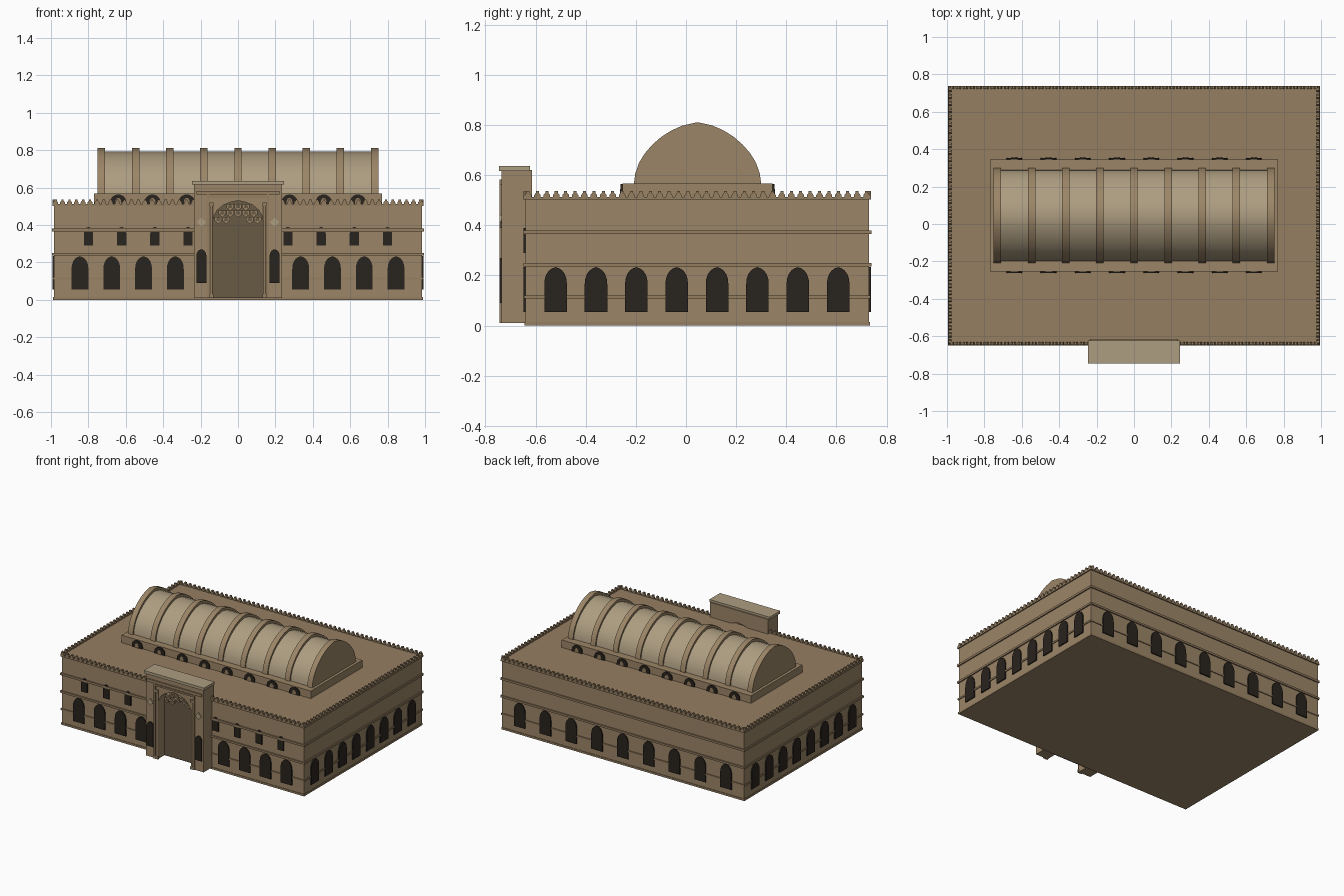
import bpy, bmesh, math
from mathutils import Matrix, Vector

if "Cube" in bpy.data.objects:
    bpy.data.objects.remove(bpy.data.objects["Cube"])


def material(name, r, g, b):
    m = bpy.data.materials.new(name)
    m.diffuse_color = (r, g, b, 1)
    m.use_nodes = True
    m.node_tree.nodes["Principled BSDF"].inputs["Base Color"].default_value = m.diffuse_color
    return m


STONE = material("stone", 0.33, 0.235, 0.135)
TRIM = material("trim", 0.30, 0.21, 0.12)
PALE = material("pale_stone", 0.42, 0.34, 0.22)
DOOR = material("door_shadow", 0.14, 0.10, 0.06)
DARK = material("window_dark", 0.022, 0.017, 0.013)


def finish(bm, name, mat, smooth=False):
    bmesh.ops.recalc_face_normals(bm, faces=bm.faces)
    me = bpy.data.meshes.new(name)
    bm.to_mesh(me)
    bm.free()
    ob = bpy.data.objects.new(name, me)
    bpy.context.collection.objects.link(ob)
    me.materials.append(mat)
    if smooth:
        bpy.ops.object.select_all(action='DESELECT')
        ob.select_set(True)
        bpy.context.view_layer.objects.active = ob
        bpy.ops.object.shade_smooth_by_angle(angle=math.radians(35))
    return ob


def add_box(bm, x0, x1, y0, y1, z0, z1):
    mat = Matrix.Translation(((x0 + x1) / 2, (y0 + y1) / 2, (z0 + z1) / 2)) \
        @ Matrix.Diagonal((x1 - x0, y1 - y0, z1 - z0, 1))
    bmesh.ops.create_cube(bm, size=1, matrix=mat)


def box(name, mat, *dims):
    bm = bmesh.new()
    add_box(bm, *dims)
    return finish(bm, name, mat)


def add_prism(bm, pts, depth, matrix):
    """Profile in local XZ, extruded from y=0 to y=depth."""
    a = [bm.verts.new(matrix @ Vector((x, 0, z))) for x, z in pts]
    b = [bm.verts.new(matrix @ Vector((x, depth, z))) for x, z in pts]
    bm.faces.new(a)
    bm.faces.new(b[::-1])
    n = len(pts)
    for i in range(n):
        bm.faces.new((a[i], a[(i + 1) % n], b[(i + 1) % n], b[i]))


def place(x, y, z, turn=0):
    return Matrix.Translation((x, y, z)) @ Matrix.Rotation(math.radians(turn), 4, 'Z')


def arch(w, spring, h):
    """Pointed arch outline of half width w, from right foot to left foot."""
    curve = [(1, 0), (.96, .3), (.82, .58), (.58, .8), (.3, .93), (0, 1)]
    right = [(w, 0)] + [(w * u, spring + (h - spring) * v) for u, v in curve]
    return right + [(-x, z) for x, z in right[-2::-1]]


X, Y0, Y1 = 0.985, -0.64, 0.73
YC = (Y0 + Y1) / 2

# main block, plinth and roof edge
box("main_block", STONE, -X, X, Y0, Y1, 0.0, 0.51)
box("plinth", TRIM, -X - .004, X + .004, Y0 - .004, Y1 + .004, 0, 0.014)
for i, (z0, z1, p) in enumerate([(.107, .119, .006), (.236, .25, .009),
                                 (.365, .38, .009), (.502, .512, .008)]):
    box(f"wall_band_{i}", TRIM, -X - p, X + p, Y0 - p, Y1 + p, z0, z1)

# merlons around the roof
bm = bmesh.new()
merlon = [(-.013, 0), (.013, 0), (.013, .01), (.006, .018), (.006, .025),
          (-.006, .025), (-.006, .018), (-.013, .01)]
nx, ny = 54, 37
for i in range(nx):
    x = -X + .01 + i * (2 * X - .02) / (nx - 1)
    for y in (Y0 - .008, Y1 - .008):
        add_prism(bm, merlon, .016, place(x, y, .511))
for i in range(ny):
    y = Y0 + .01 + i * (Y1 - Y0 - .02) / (ny - 1)
    for x in (-X + .008, X + .008):
        add_prism(bm, merlon, .016, place(x, y, .511, 90))
finish(bm, "roof_merlons", TRIM)

# wall windows
bm = bmesh.new()
big, small = arch(.045, .11, .178), arch(.025, .06, .1)
for s in (-1, 1):
    for i in range(4):
        add_prism(bm, big, .02, place(s * (.335 + .17 * i), Y0 - .008, .055))
        add_prism(bm, small, .02, place(s * (.267 + .1775 * i), Y0 - .008, .29))
    for i in range(8):
        add_prism(bm, big, .02, place(s * (X - .002) + .01, -.52 + .161 * i, .055, 90))
for i in range(9):
    add_prism(bm, big, .02, place(-.84 + .21 * i, Y1 - .012, .055))
finish(bm, "wall_windows", DARK)

# drum under the vault with its lunette windows
VY = 0.046
box("vault_base", STONE, -.77, .77, VY - .299, VY + .299, .505, .567)
bm = bmesh.new()
hood = bmesh.new()
for i in range(8):
    x = -.64 + .183 * i
    for y, t in ((VY - .307, 0), (VY + .307, 180)):
        add_prism(bm, arch(.042, .012, .053), .02, place(x, y, .511, t))
        add_prism(hood, arch(.016, .008, .034), .02,
                  place(x, y - .002 * (1 if t == 0 else -1), .511, t))
finish(bm, "vault_base_windows", DARK)
finish(hood, "vault_window_hearts", TRIM)

# barrel vault and ribs
half = [(.25, 0), (.245, .04), (.23, .084), (.207, .122), (.178, .156),
        (.143, .187), (.103, .213), (.058, .233), (0, .246)]


def vault_profile(sx, sz):
    r = [(x * sx, z * sz) for x, z in half]
    return r + [(-x, z) for x, z in r[-2::-1]]


bm = bmesh.new()
add_prism(bm, vault_profile(.975, .92), 1.46, place(.73, VY, .565, 90))
finish(bm, "vault", PALE, True)
bm = bmesh.new()
for i in range(9):
    add_prism(bm, vault_profile(1.015, 1), .04, place(-.73 + .1825 * i + .02, VY, .565, 90))
finish(bm, "vault_ribs", STONE, True)

# portal slab with an arched opening
bm = bmesh.new()
opening = [(x, z + .01) for x, z in arch(.135, .40, .52)]
add_prism(bm, [(-.235, .01), (-.235, .62), (.235, .62), (.235, .01)] + opening,
          .12, place(0, -.735, 0))
finish(bm, "portal", STONE)
box("portal_cap", PALE, -.245, .245, -.745, -.622, .616, .636)
box("portal_cornice", TRIM, -.222, .222, -.744, -.73, .562, .582)
box("portal_door", DOOR, -.14, .14, -.66, -.635, .01, .535)

# frame strips and slender columns beside the opening
bm = bmesh.new()
cols = bmesh.new()
for s in (-1, 1):
    c = s * .16
    add_box(bm, c - .006, c + .006, -.743, -.73, .01, .562)
    add_box(bm, s * .142 - .011, s * .142 + .011, -.744, -.73, .01, .03)
    add_box(bm, s * .142 - .011, s * .142 + .011, -.744, -.73, .50, .52)
    bmesh.ops.create_cone(cols, cap_ends=True, segments=12, radius1=.008, radius2=.008,
                          depth=.48, matrix=Matrix.Translation((s * .142, -.736, .265)))
add_box(bm, -.16, .16, -.743, -.73, .545, .557)
finish(bm, "portal_frame", TRIM)
finish(cols, "portal_columns", TRIM, True)

# stalactite cells stepping forward in the top of the niche
bm = bmesh.new()
holes = bmesh.new()
for n, z, y in ((6, .405, -.675), (5, .44, -.692), (3, .475, -.71)):
    for i in range(n):
        x = (i - (n - 1) / 2) * .042
        if n == 6 and 1 < i < 4:
            continue
        cell = [(0, 0), (.02, .018), (.02, .037), (-.02, .037), (-.02, .018)]
        add_prism(bm, cell, -.635 - y, place(x, y, z))
        add_prism(holes, arch(.011, .007, .02), .006, place(x, y - .002, z + .015))
finish(bm, "niche_cells", STONE)
finish(holes, "niche_cell_hollows", DOOR)

# side niches and diamond bosses on the portal
bm = bmesh.new()
gems = bmesh.new()
for s in (-1, 1):
    add_prism(bm, arch(.027, .14, .18), .02, place(s * .196, -.744, .09))
    add_prism(gems, [(0, -.025), (.025, 0), (0, .025), (-.025, 0)], .02,
              place(s * .196, -.743, .415))
finish(bm, "portal_niches", DARK)
finish(gems, "portal_diamonds", PALE)
